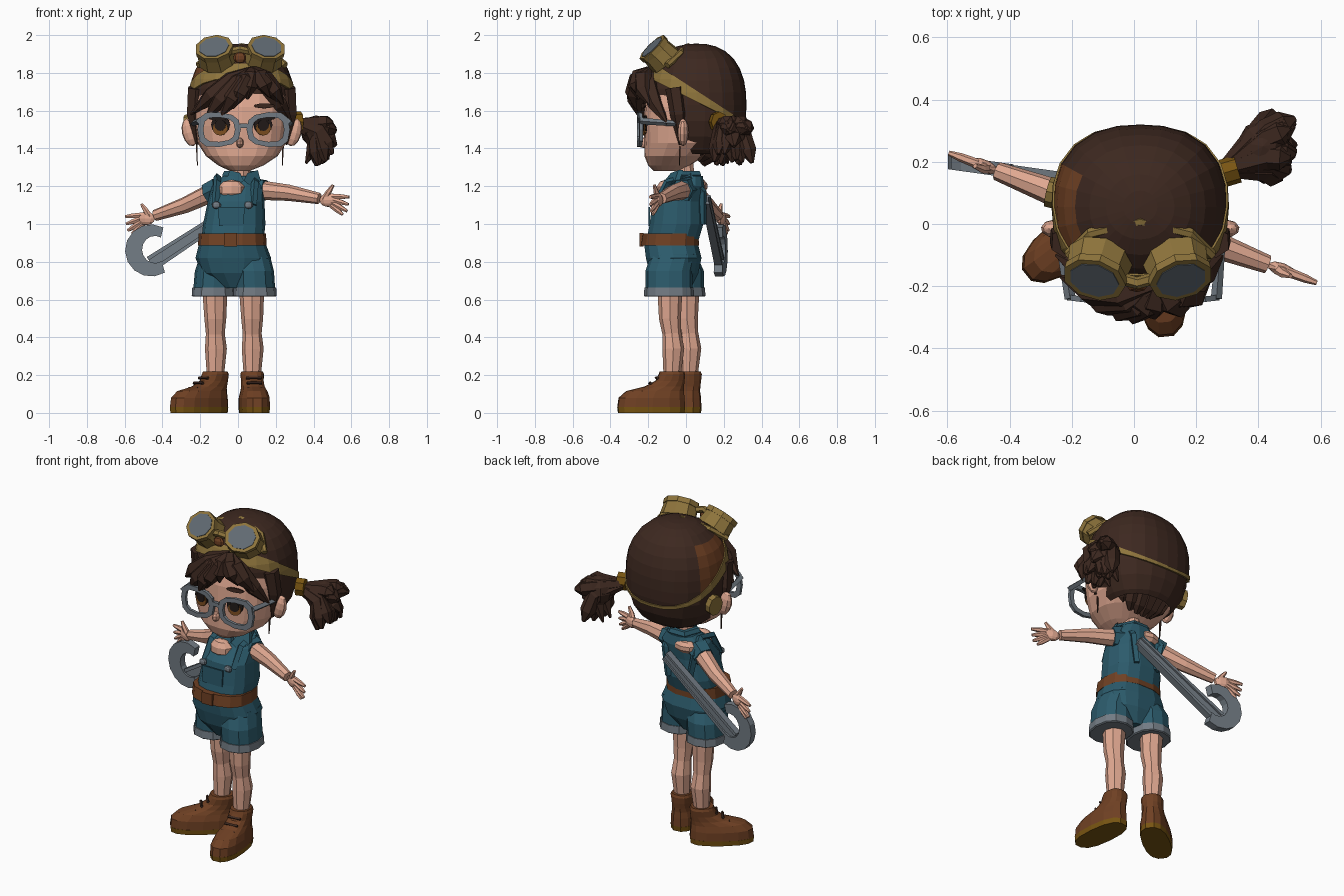
import bpy, bmesh, math, random
from math import sin, cos, pi
from mathutils import Vector, Matrix, Euler

cube = bpy.data.objects.get("Cube")
if cube:
    bpy.data.objects.remove(cube, do_unlink=True)
random.seed(4)


def material(name, *rgb):
    m = bpy.data.materials.new(name)
    m.use_nodes = True
    m.diffuse_color = (*rgb, 1)
    m.node_tree.nodes["Principled BSDF"].inputs["Base Color"].default_value = (*rgb, 1)
    return m


HAIR = material("dark brown", .046, .021, .014)
SKIN = material("skin", .74, .39, .28)
TEAL = material("teal denim", .025, .105, .15)
LEATHER = material("leather brown", .16, .052, .017)
KHAKI = material("khaki", .27, .175, .045)
STEEL = material("steel grey", .17, .2, .23)
SOLE = material("ochre", .19, .09, .006)
DARK = material("near black", .015, .01, .009)
IRIS = material("amber iris", .2, .075, .015)
LENS = material("lens grey", .12, .145, .17)


def finish(name, bm, *mats):
    bmesh.ops.recalc_face_normals(bm, faces=bm.faces[:])
    mesh = bpy.data.meshes.new(name)
    bm.to_mesh(mesh)
    bm.free()
    for m in mats:
        mesh.materials.append(m)
    ob = bpy.data.objects.new(name, mesh)
    bpy.context.collection.objects.link(ob)
    return ob


def power(c, n):
    return math.copysign(abs(c) ** (2 / n), c)


def loft(name, rings, mat, n=2.3, sides=16, place=Matrix()):
    # Stack of horizontal rings: (z, centre x, centre y, half width, half depth)
    bm = bmesh.new()
    loops = []
    for z, cx, cy, rx, ry in rings:
        loops.append([bm.verts.new((cx + rx * power(cos(2 * pi * i / sides), n),
                                    cy + ry * power(sin(2 * pi * i / sides), n), z))
                      for i in range(sides)])
    for a, b in zip(loops, loops[1:]):
        for i in range(sides):
            j = (i + 1) % sides
            bm.faces.new((a[i], a[j], b[j], b[i]))
    bm.faces.new(loops[0])
    bm.faces.new(loops[-1])
    bm.transform(place)
    return finish(name, bm, mat)


def tube(name, points, radii, mat, res=1):
    # Tapered tube along a path
    cu = bpy.data.curves.new(name, "CURVE")
    cu.dimensions = "3D"
    cu.bevel_depth, cu.bevel_resolution, cu.use_fill_caps = 1, res, True
    sp = cu.splines.new("POLY")
    sp.points.add(len(points) - 1)
    for p, co, r in zip(sp.points, points, radii):
        p.co, p.radius = (*co, 1), r
    tmp = bpy.data.objects.new(name + "_path", cu)
    bpy.context.collection.objects.link(tmp)
    bpy.context.view_layer.update()
    mesh = bpy.data.meshes.new_from_object(tmp.evaluated_get(bpy.context.evaluated_depsgraph_get()))
    bpy.data.objects.remove(tmp, do_unlink=True)
    mesh.materials.clear()
    mesh.materials.append(mat)
    mesh.polygons.foreach_set("use_smooth", [False] * len(mesh.polygons))
    ob = bpy.data.objects.new(name, mesh)
    bpy.context.collection.objects.link(ob)
    return ob


def blob(name, at, size, mat, rot=(0, 0, 0), n=2, seg=12, cuts=()):
    # Rounded solid, optionally trimmed by planes (point, discarded direction)
    bm = bmesh.new()
    bmesh.ops.create_uvsphere(bm, u_segments=seg, v_segments=seg * 2 // 3, radius=1)
    for v in bm.verts:
        v.co /= sum(abs(c) ** n for c in v.co) ** (1 / n)
    bm.transform(Matrix.LocRotScale(Vector(at), Euler(rot), Vector(size)))
    for co, no in cuts:
        bmesh.ops.bisect_plane(bm, geom=bm.verts[:] + bm.edges[:] + bm.faces[:],
                               plane_co=co, plane_no=no, clear_outer=True)
    return finish(name, bm, mat)


def disc(name, at, rx, ry, depth, mat, normal, sides=12, top=1.0):
    bm = bmesh.new()
    bmesh.ops.create_cone(bm, cap_ends=True, segments=sides, radius1=1, radius2=top, depth=depth)
    q = Vector(normal).to_track_quat("Z", "Y")
    bm.transform(Matrix.LocRotScale(Vector(at), q, Vector((rx, ry, 1))))
    return finish(name, bm, mat)


def plate(name, outline, thick, mat, place):
    # Outline in x and z, extruded along y, then placed by a function
    bm = bmesh.new()
    face = bm.faces.new([bm.verts.new((x, -thick / 2, z)) for x, z in outline])
    out = bmesh.ops.extrude_face_region(bm, geom=[face])["geom"]
    for v in out:
        if isinstance(v, bmesh.types.BMVert):
            v.co.y += thick
    for v in bm.verts:
        v.co = place(v.co)
    return finish(name, bm, mat)


# Head, ears, nose
loft("head", [(1.28, .01, -.1, .05, .07), (1.31, .015, -.09, .12, .11), (1.36, .02, -.06, .19, .16),
              (1.43, .02, -.02, .235, .2), (1.52, .02, -.01, .25, .215), (1.62, .02, 0, .255, .22),
              (1.76, .02, .03, .24, .21)], SKIN, 2.4, 20)
for side in (-1, 1):
    blob("ear", (.02 + side * .275, -.015, 1.485), (.042, .03, .075), SKIN, (0, side * .25, 0), seg=9)
blob("nose", (.01, -.225, 1.43), (.02, .035, .028), SKIN, seg=8)
loft("neck", [(1.16, .01, 0, .055, .055), (1.34, .015, -.01, .05, .05)], SKIN, 2, 10)

# Eyes and brows, as thin layered plates
for side in (-1, 1):
    x, nrm = .02 + side * .112, Vector((side * .16, -1, .03))
    for part, dx, dz, rx, ry, lift, mat in (
            ("eye_outline", 0, .015, .05, .05, .004, DARK), ("iris", 0, -.004, .04, .038, .009, IRIS),
            ("pupil", 0, .012, .03, .03, .013, DARK), ("lash", .01, .05, .055, .012, .008, DARK),
            ("brow", .005, .115, .055, .013, .012, HAIR)):
        at = Vector((x + side * dx, -.213, 1.51 + dz)) + nrm * lift
        disc(part, at, rx, ry, .009, mat, nrm)

# Glasses
for side in (-1, 1):
    ring = [(power(cos(i * pi / 6), 2.8), power(sin(i * pi / 6), 2.8)) for i in range(13)]
    rim = [(.115 * c, .092 * s) for c, s in ring] + [(.084 * c, .065 * s) for c, s in reversed(ring)]
    plate("glasses_rim", rim, .018, STEEL,
          lambda c, s=side: Vector((.03 + s * (.13 + c.x), c.y - .25 + .12 * max(c.x, 0), c.z * (1 + c.x) + 1.5)))
    tube("glasses_arm", [(.03 + side * .235, -.24, 1.545), (.02 + side * .262, -.03, 1.53)],
         [.018, .014], STEEL, 0)
plate("glasses_bridge", [(-.02, -.012), (.02, -.012), (.02, .012), (-.02, .012)], .02, STEEL,
      lambda c: c + Vector((.03, -.25, 1.52)))

# Cap with a strap band around its tilted edge
CROWN, DOME = (.02, .055, 1.63), Vector((.28, .265, .325))
cap = blob("cap", CROWN, DOME, HAIR, n=2.4, seg=24, cuts=[((0, 0, 1.69), (0, -.5, -1))])
cap.data.materials.append(LEATHER)
for f in cap.data.polygons:
    if f.normal.x < -.66 and f.center.y < .17:
        f.material_index = 1
band = blob("cap_band", CROWN, DOME * 1.022, KHAKI, n=2.4, seg=24,
            cuts=[((0, 0, 1.675), (0, -.5, -1)), ((0, 0, 1.742), (0, .65, 1))])
mod = band.modifiers.new("thickness", "SOLIDIFY")
mod.thickness = .012
tube("goggle_strap", [(-.21, -.1, 1.84), (-.14, -.03, 1.905), (.02, .01, 1.94), (.18, -.03, 1.905),
                      (.25, -.1, 1.84)], [.018] * 5, KHAKI)

# Hair under the cap
blob("back_hair", CROWN, DOME * .975, HAIR, n=2.4, seg=18,
     cuts=[((0, -.02, 0), (0, -1, 0)), ((0, 0, 1.72), (0, .5, 1)), ((0, 0, 1.37), (0, 0, -1))])
blob("front_hair", CROWN, DOME * .98, HAIR, n=2.4, seg=18,
     cuts=[((0, 0, 1.67), (0, -.1, -1)), ((0, 0, 1.72), (0, .5, 1))])
part = Vector((.08, -.19, 1.81))
for end, r in (((-.25, -.1, 1.58), .055), ((-.235, -.17, 1.59), .06), ((-.17, -.22, 1.56), .06),
               ((-.09, -.25, 1.57), .06), ((-.03, -.265, 1.61), .055), ((.05, -.25, 1.66), .05),
               ((.17, -.24, 1.67), .05), ((.24, -.19, 1.63), .055), ((.285, -.1, 1.53), .05)):
    end = Vector(end)
    bulge = Vector((0, -.035, .02))
    tube("fringe_lock", [part, part.lerp(end, .35) + bulge, part.lerp(end, .7) + bulge, end],
         [.03, r, r * .85, .006], HAIR)
for side in (-1, 1):
    tube("side_lock", [(.02 + side * .24, -.06, 1.72), (.02 + side * .25, -.04, 1.58),
                       (.02 + side * .235, -.03, 1.42)], [.05, .045, .008], HAIR)
    tube("hair_wisp", [(.01 + side * .23, -.03, 1.46), (.01 + side * .225, -.035, 1.31)], [.008, .003], HAIR, 0)
for i in range(9):
    dx = .05 * (i - 4)
    y, up = .18 - 1.8 * dx * dx, 2.2 * dx * dx
    tube("nape_lock", [(.02 + dx, y, 1.55), (.02 + dx, y - .01, 1.44 + up), (.02 + dx * .85, y - .06, 1.35 + up),
                       (.02 + dx * .7, y - .09, 1.31 + up)], [.06, .058, .04, .012], HAIR)

# Ponytail and its ties
blob("ponytail_core", (.415, .25, 1.49), (.085, .085, .085), HAIR, seg=9)
for i in range(20):
    a = random.uniform(-1.5, .75)
    y = .15 + .2 * (i / 19)
    end = Vector((.385 + .14 * cos(a), y, 1.455 + .15 * sin(a)))
    mid = Vector((.4 + .03 * cos(a), .23 + .6 * (y - .23), 1.51 + .035 * sin(a)))
    tube("ponytail_lock", [(.3, .18, 1.53), mid, mid.lerp(end, .6), end], [.03, .045, .044, .01], HAIR)
for y in (.19, .26):
    tube("ponytail_drop", [(.38, y, 1.5), (.41, y + .02, 1.42), (.36, y + .03, 1.32)], [.05, .045, .006], HAIR)
disc("ponytail_tie", (.31, .17, 1.54), .045, .055, .05, SOLE, (1, .3, 0), 8)
disc("strap_end", (-.26, .1, 1.52), .05, .06, .035, KHAKI, (-1, .25, -.1), 9)

# Goggles
for side in (-1, 1):
    nrm = Vector((side * .2, -.7, .7)).normalized()
    at = Vector((.012 + side * .13, -.145, 1.902))
    disc("goggle_cup", at - nrm * .01, .108, .092, .09, KHAKI, nrm, 9, .9)
    disc("goggle_rim", at + nrm * .035, .104, .09, .03, KHAKI, nrm, 9)
    disc("goggle_lens", at + nrm * .049, .082, .072, .008, LENS, nrm, 9)
tube("goggle_bridge", [(-.06, -.17, 1.91), (.01, -.19, 1.925), (.08, -.17, 1.91)], [.02] * 3, KHAKI)
blob("goggle_nose_pad", (.01, -.2, 1.88), (.035, .02, .03), LEATHER, seg=8)

# Torso, collar, straps and buttons
loft("torso", [(.9, -.03, -.075, .165, .14), (1, -.02, -.05, .165, .145), (1.12, -.01, -.045, .15, .135),
               (1.2, 0, -.005, .14, .105), (1.255, .01, .01, .09, .08)], TEAL, 2.5, 14)
blob("chest", (-.035, -.108, 1.18), (.075, .05, .055), SKIN, seg=8)
blob("upper_back", (-.045, .07, 1.2), (.075, .045, .04), SKIN, seg=8)
for side in (-1, 1):
    x = -.02 + side * .1
    tube("strap", [(x, -.16, 1.1), (x + .01, -.1, 1.22), (x + .01, .02, 1.25), (x, .09, 1.17), (x * .7, .09, 1)],
         [.02] * 5, TEAL, 0)
    blob("button", (-.03 + side * .085, -.175, 1.1), (.025, .015, .02), STEEL, seg=8)
    plate("collar", [(0, -.01), (.05, -.05), (.09, -.01), (.075, .045), (.02, .03)], .025, TEAL,
          lambda c, s=side: Vector((.03 + s * c.x, c.y - .095 + .6 * c.x + .5 * c.z, 1.24 + c.z)))
tube("collar_back", [(-.06, -.03, 1.26), (-.03, .06, 1.26), (.05, .06, 1.26), (.09, -.03, 1.26)], [.025] * 4, TEAL)
plate("bib_pocket", [(-.07, -.05), (.06, -.05), (.065, .05), (-.075, .05)], .009, TEAL,
      lambda c: c + Vector((-.03, -.195, 1.04)))

# Belt
loft("belt", [(.885, -.03, -.085, .182, .156), (.95, -.03, -.08, .178, .15)], LEATHER, 2.5, 14)
plate("buckle", [(-.035, -.035), (.035, -.035), (.035, .035), (-.035, .035)], .02, LEATHER,
      lambda c: c + Vector((-.04, -.235, .917)))

# Shorts, cuffs, legs and boots
loft("shorts_seat", [(.66, -.022, -.062, .06, .09), (.74, -.024, -.064, .17, .132), (.82, -.025, -.065, .2, .15),
                     (.9, -.03, -.08, .175, .145)], TEAL, 2.5, 14)
for name, x, y, sx, sy, turn in (("right", -.12, .015, -.13, -.03, -.9), ("left", .075, -.075, .09, -.09, .1)):
    loft(name + "_short_leg", [(.65, sx, sy, .107, .125), (.75, sx * .95, sy, .105, .125),
                               (.84, sx * .75, -.065, .1, .12)], TEAL, 2.3, 12)
    loft(name + "_cuff", [(.615, sx, sy, .108, .126), (.62, sx, sy, .115, .133), (.665, sx, sy, .112, .13)],
         STEEL, 2.3, 12)
    tube(name + "_leg", [(x - .003, y - .01, .68), (x, y - .01, .5), (x, y, .42), (x + .003, y + .008, .34),
                         (x, y, .17)], [.068, .058, .05, .058, .043], SKIN, 2)
    place = Matrix.Translation((x, y, 0)) @ Matrix.Rotation(turn, 4, "Z")
    loft(name + "_sole", [(0, 0, -.11, .078, .178), (.03, 0, -.11, .081, .182)], SOLE, 2.5, 14, place)
    loft(name + "_boot", [(.03, 0, -.11, .081, .182), (.08, 0, -.108, .08, .177), (.115, 0, -.09, .07, .155),
                          (.14, 0, -.04, .062, .105), (.17, 0, -.01, .06, .078), (.205, 0, 0, .063, .07),
                          (.22, 0, 0, .057, .064)], LEATHER, 2.4, 14, place)
    for i in range(3):
        d, z = -.08 - .035 * i, .185 - .028 * i
        tube(name + "_lace", [place @ Vector((s * .04, d, z)) for s in (-1, 0, 1)], [.008] * 3, HAIR, 0)

# Arms, sleeves and spread hands
for name, pts, drop in (("left", [(.11, -.01, 1.18), (.27, -.07, 1.165), (.43, -.13, 1.135)], -.25),
                        ("right", [(-.13, .04, 1.17), (-.28, .11, 1.1), (-.44, .17, 1.045)], -.15)):
    p = [Vector(c) for c in pts]
    tube(name + "_sleeve", [p[0] - (p[1] - p[0]) * .2, p[0].lerp(p[1], .2)], [.068, .062], TEAL)
    tube(name + "_arm", p, [.052, .043, .03], SKIN, 2)
    fwd = (p[2] - p[1]).normalized()
    palm = p[2] + fwd * .05
    blob(name + "_palm", palm, (.05, .022, .036), SKIN, (0, 0, math.atan2(fwd.y, fwd.x)), seg=9)
    for i in range(4):
        spread = drop + .24 * (i - 1.4)
        base = palm + fwd * .02 + Vector((0, 0, .016 * (i - 1.5)))
        tip = base + (fwd + Vector((0, 0, spread))).normalized() * (.1 if i else .08)
        tube(name + "_finger", [base, base.lerp(tip, .6), tip], [.016, .014, .008], SKIN)
    tube(name + "_thumb", [palm - fwd * .02, palm + fwd * .005 + Vector((0, -.01, .045)),
                           palm + fwd * .03 + Vector((0, -.01, .085))], [.019, .015, .008], SKIN)

# Wrench slung behind the back
lean = lambda c: Vector((c.x, c.y + .115 - .14 * c.x, c.z))
arc = [math.radians(62 + 24 * i) for i in range(11)]
jaw = [(-.46 + .138 * cos(a), .86 + .138 * sin(a)) for a in arc]
jaw += [(-.44 + .068 * cos(a), .865 + .072 * sin(a)) for a in reversed(arc)]
plate("wrench_jaw", jaw, .045, STEEL, lean)
a, b = Vector((.06, 1.13)), Vector((-.46, .79))
perp = Vector((-(b - a).y, (b - a).x)).normalized()
for name, lo, hi, thick in (("wrench_web", -.035, .035, .02), ("wrench_rail", -.042, -.022, .04),
                            ("wrench_rail", .022, .042, .04)):
    plate(name, [a + perp * lo * .7, b + perp * lo, b + perp * hi, a + perp * hi * .7], thick, STEEL, lean)
